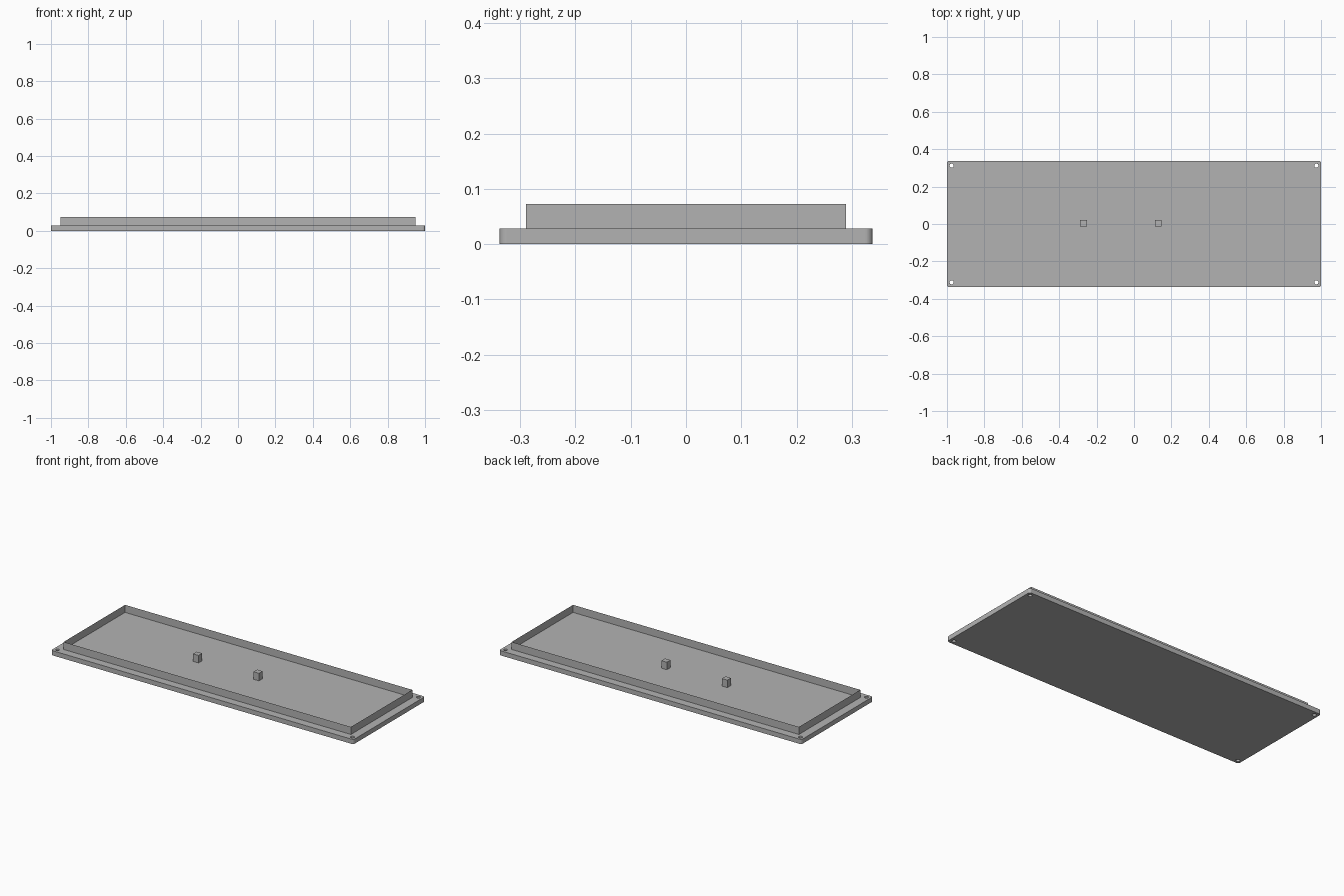
import bpy, bmesh
from mathutils import Matrix, Vector

cube = bpy.data.objects.get("Cube")
if cube:
    bpy.data.objects.remove(cube, do_unlink=True)

grey = bpy.data.materials.new("matte grey")
grey.use_nodes = True
grey.diffuse_color = (0.45, 0.45, 0.45, 1)
grey.node_tree.nodes["Principled BSDF"].inputs["Base Color"].default_value = grey.diffuse_color

PLATE_TOP, RIM_TOP = 0.028, 0.073


def finish(bm, name):
    bmesh.ops.recalc_face_normals(bm, faces=bm.faces)
    mesh = bpy.data.meshes.new(name)
    bm.to_mesh(mesh)
    bm.free()
    mesh.materials.append(grey)
    obj = bpy.data.objects.new(name, mesh)
    bpy.context.collection.objects.link(obj)
    return obj


def box(name, center, size, corner=0):
    """Axis-aligned box, optionally with rounded vertical corners."""
    bm = bmesh.new()
    bmesh.ops.create_cube(bm, size=1, matrix=Matrix.LocRotScale(Vector(center), None, Vector(size)))
    if corner:
        upright = [e for e in bm.edges if abs(e.verts[0].co.z - e.verts[1].co.z) > size[2] / 2]
        bmesh.ops.bevel(bm, geom=upright, offset=corner, segments=5, profile=0.5, affect='EDGES')
    return finish(bm, name)


# Base plate with rounded corners
plate = box("base_plate", (0, 0, PLATE_TOP / 2), (2, 0.675, PLATE_TOP), corner=0.013)

# Screw holes through the four corners
bm = bmesh.new()
for sx in (-1, 1):
    for sy in (-1, 1):
        bmesh.ops.create_cone(bm, cap_ends=True, segments=24, radius1=0.011, radius2=0.011,
                              depth=0.2, matrix=Matrix.Translation((sx * 0.975, sy * 0.312, 0)))
cutter = finish(bm, "screw_hole_cutter")
cutter.hide_render = True
cutter.hide_viewport = True
cutter.display_type = 'WIRE'
holes = plate.modifiers.new("screw_holes", 'BOOLEAN')
holes.operation = 'DIFFERENCE'
holes.solver = 'EXACT'
holes.object = cutter

# Raised rectangular rim: inset a rectangle, drop the middle, pull the frame up
bm = bmesh.new()
corners = [(-0.95, -0.29), (0.95, -0.29), (0.95, 0.29), (-0.95, 0.29)]
middle = bm.faces.new([bm.verts.new((x, y, PLATE_TOP)) for x, y in corners])
bmesh.ops.inset_region(bm, faces=[middle], thickness=0.034, use_boundary=True)
bmesh.ops.delete(bm, geom=[middle], context='FACES_ONLY')
frame = bmesh.ops.extrude_face_region(bm, geom=bm.faces[:], use_keep_orig=True)
bmesh.ops.translate(bm, vec=(0, 0, RIM_TOP - PLATE_TOP),
                    verts=[g for g in frame["geom"] if isinstance(g, bmesh.types.BMVert)])
finish(bm, "rim")

# Two small square pegs on the tray floor
for name, x in (("right_peg", -0.27), ("left_peg", 0.13)):
    box(name, (x, 0.004, (PLATE_TOP + RIM_TOP) / 2), (0.036, 0.034, RIM_TOP - PLATE_TOP))
